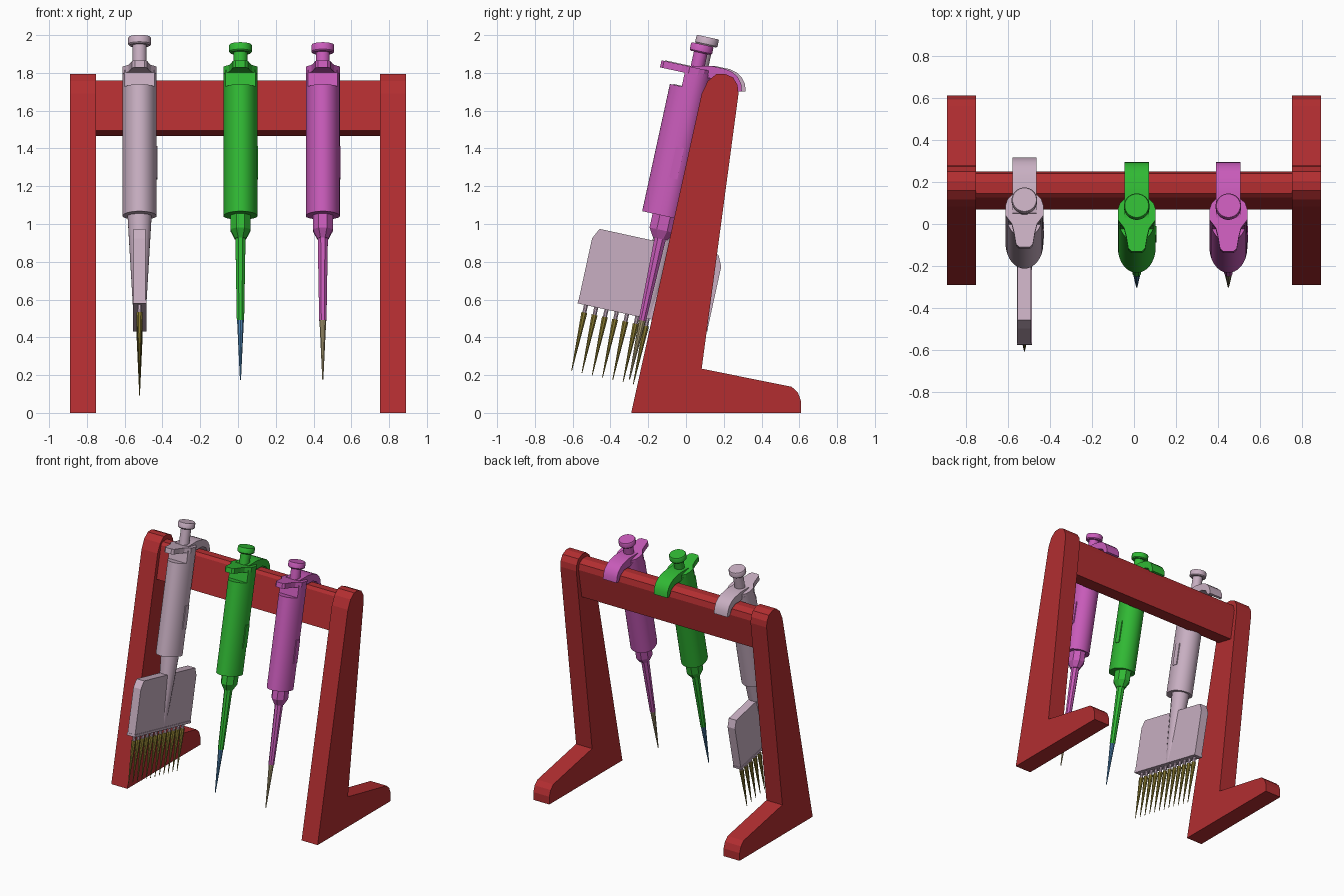
import bpy, bmesh, math
from mathutils import Matrix, Vector

cube = bpy.data.objects.get("Cube")
if cube:
    bpy.data.objects.remove(cube, do_unlink=True)


def material(name, rgb):
    m = bpy.data.materials.new(name)
    m.use_nodes = True
    m.diffuse_color = (*rgb, 1)
    m.node_tree.nodes["Principled BSDF"].inputs["Base Color"].default_value = (*rgb, 1)
    return m


RED = material("red", (0.445, 0.027, 0.03))
GREEN = material("green", (0.03, 0.485, 0.034))
PURPLE = material("orchid purple", (0.58, 0.105, 0.49))
GREY = material("pinkish grey", (0.58, 0.43, 0.54))
GOLD = material("olive gold", (0.25, 0.195, 0.03))
BLUE = material("steel blue", (0.07, 0.22, 0.43))
TAN = material("tan", (0.40, 0.33, 0.17))

TILT = math.radians(12.3)


def finish(name, bm, mat, frame, smooth):
    bmesh.ops.recalc_face_normals(bm, faces=bm.faces)
    bm.transform(frame)
    me = bpy.data.meshes.new(name)
    bm.to_mesh(me)
    bm.free()
    me.materials.append(mat)
    if smooth:
        me.polygons.foreach_set("use_smooth", [True] * len(me.polygons))
        me.set_sharp_from_angle(angle=math.radians(35))
    ob = bpy.data.objects.new(name, me)
    bpy.context.collection.objects.link(ob)
    return ob


def prism(name, points, axis, lo, hi, mat, frame=Matrix(), smooth=False):
    """Extrude a 2D outline: axis X takes (y, z) points, axis Z takes (x, y)."""
    bm = bmesh.new()
    place = (lambda p, t: (t, p[0], p[1])) if axis == "X" else (lambda p, t: (p[0], p[1], t))
    a = [bm.verts.new(place(p, lo)) for p in points]
    b = [bm.verts.new(place(p, hi)) for p in points]
    n = len(points)
    bm.faces.new(a)
    bm.faces.new(b)
    for i in range(n):
        j = (i + 1) % n
        bm.faces.new((a[i], a[j], b[j], b[i]))
    return finish(name, bm, mat, frame, smooth)


def loft(name, rings, mat, frame, sides=24, smooth=True, y=0.0):
    """Stack of elliptical rings (height, x radius, y radius)."""
    bm = bmesh.new()
    loops = []
    for z, rx, ry in rings:
        ang = [2 * math.pi * (i + 0.5) / sides for i in range(sides)]
        loops.append([bm.verts.new((rx * math.cos(t), y + ry * math.sin(t), z)) for t in ang])
    for p, q in zip(loops, loops[1:]):
        for i in range(sides):
            j = (i + 1) % sides
            bm.faces.new((p[i], p[j], q[j], q[i]))
    bm.faces.new(loops[0])
    bm.faces.new(loops[-1])
    return finish(name, bm, mat, frame, smooth)


def body_outline(front_limit=-1.0):
    """Egg-shaped grip section, deeper to the front, optionally cut flat."""
    pts = []
    for i in range(40):
        t = 2 * math.pi * i / 40
        s = math.sin(t)
        y = s * (0.085 if s > 0 else 0.124)
        if y >= front_limit:
            pts.append((0.09 * math.cos(t), y))
    if front_limit > -0.12:
        w = 0.09 * math.sqrt(1 - (front_limit / 0.124) ** 2)
        k = max(i for i, p in enumerate(pts) if p[0] < 0 and p[1] < 0) + 1
        pts[k:k] = [(-w, front_limit), (w, front_limit)]
    return pts


def mirrored(half):
    return half + [(-x, y) for x, y in reversed(half)]


# Stand: two legs with feet and a crossbar
leg = [(-0.29, 0), (0.61, 0), (0.61, 0.06), (0.593, 0.106), (0.56, 0.138), (0.083, 0.234),
       (0.278, 1.69), (0.273, 1.735), (0.25, 1.775), (0.205, 1.795), (0.16, 1.793),
       (0.116, 1.758), (0.083, 1.69)]
for name, lo in (("right_leg", -0.889), ("left_leg", 0.751)):
    prism(name, leg, "X", lo, lo + 0.138, RED)
bar = [(0.07, 1.495), (0.125, 1.74), (0.145, 1.76), (0.2, 1.76), (0.24, 1.735),
       (0.25, 1.69), (0.21, 1.465)]
prism("crossbar", bar, "X", -0.755, 0.755, RED)

# Side profile of the hook, and plan of the finger rest
hook = [(-0.03, 1.83), (0.09, 1.83), (0.15, 1.842), (0.2, 1.828), (0.222, 1.80), (0.236, 1.792),
        (0.257, 1.797), (0.245, 1.835), (0.22, 1.867), (0.188, 1.886), (0.15, 1.895),
        (0.074, 1.895), (0.03, 1.885), (-0.03, 1.872)]
rest = mirrored([(0.025, -0.194), (0.04, -0.18), (0.05, -0.12), (0.06, -0.08), (0.09, -0.04),
                 (0.09, 0.01), (0.08, 0.04), (0.055, 0.065), (0.03, 0.08)])


def handle(tag, frame, mat, top):
    """Grip, finger rest, hook and plunger shared by every pipette."""
    prism(tag + "_grip", body_outline(), "Z", 1.066, 1.755, mat, frame, True)
    prism(tag + "_grip_top", body_outline(-0.06), "Z", 1.755, 1.845, mat, frame, True)
    prism(tag + "_finger_rest", rest, "Z", 1.83, 1.868, mat, frame)
    prism(tag + "_hook", hook, "X", -0.058, 0.058, mat, frame, True)
    loft(tag + "_plunger_rod", [(1.84, 0.037, 0.037), (top - 0.03, 0.037, 0.037)], mat, frame)
    loft(tag + "_plunger_cap", [(top - 0.045, 0.055, 0.055), (top - 0.038, 0.061, 0.061),
                                (top - 0.006, 0.061, 0.061), (top, 0.057, 0.057)], mat, frame)
    prism(tag + "_side_window", [(-0.022, 1.27), (0.022, 1.27), (0.022, 1.44), (-0.022, 1.44)],
          "X", 0.086, 0.094, mat, frame)


def frame_at(x, y):
    return Matrix.Translation((x, y, 0)) @ Matrix.Rotation(-TILT, 4, "X")


# Single-channel pipettes
for tag, x, mat, tip in (("green_pipette", 0.013, GREEN, BLUE), ("purple_pipette", 0.449, PURPLE, TAN)):
    f = frame_at(x, -0.338)
    handle(tag, f, mat, 1.996)
    loft(tag + "_collar", [(0.943, 0.032, 0.042), (0.99, 0.057, 0.073), (1.07, 0.057, 0.073)],
         mat, f, 8, False)
    loft(tag + "_shaft", [(0.50, 0.021, 0.021), (0.945, 0.029, 0.033)], mat, f, 8, False)
    loft(tag + "_tip", [(0.18, 0.003, 0.003), (0.505, 0.019, 0.019)], tip, f, 10)

# Multichannel pipette
f = frame_at(-0.521, -0.318)
MID = -0.022
handle("multi_pipette", f, GREY, 2.036)
loft("multi_neck", [(0.53, 0.034, 0.04), (1.07, 0.066, 0.066)], GREY, f, 12)
head = [(MID - 0.35, 0.525), (MID + 0.35, 0.525), (MID + 0.35, 0.865), (MID + 0.322, 0.922),
        (MID - 0.322, 0.922), (MID - 0.35, 0.865)]
prism("multi_head", head, "X", -0.032, 0.032, GREY, f)
lip = [(MID - 0.352, 0.512), (MID + 0.352, 0.512), (MID + 0.352, 0.53), (MID - 0.352, 0.53)]
prism("multi_head_lip", lip, "X", -0.036, 0.036, GREY, f)
for i in range(12):
    y = MID + (i - 5.5) * 0.0557
    loft(f"multi_nozzle_{i + 1}", [(0.45, 0.011, 0.011), (0.515, 0.012, 0.012)], GREY, f, 8, True, y)
    loft(f"multi_tip_{i + 1}", [(0.156, 0.002, 0.002), (0.472, 0.017, 0.017)], GOLD, f, 8, True, y)
